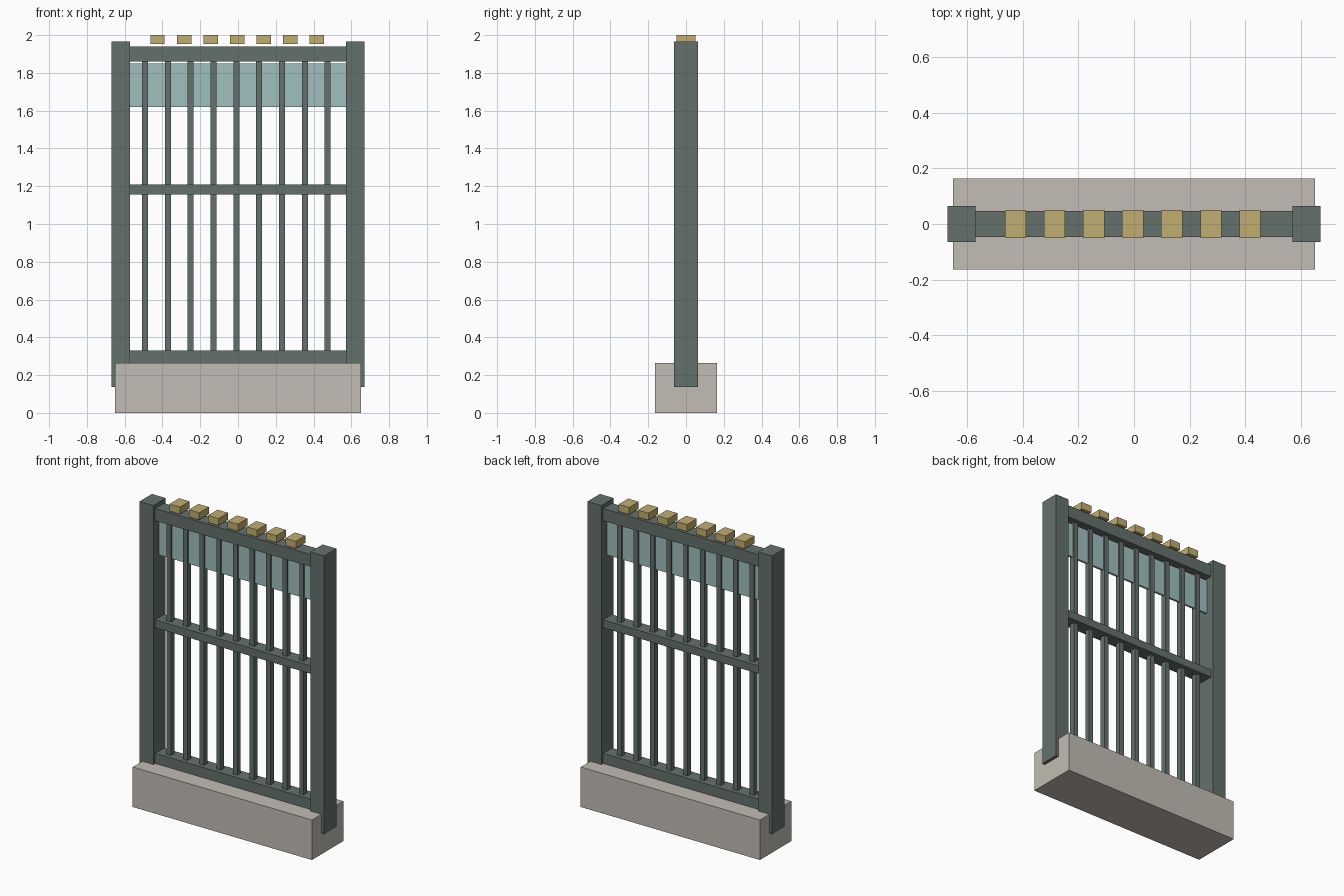
import bpy

if "Cube" in bpy.data.objects:
    bpy.data.objects.remove(bpy.data.objects["Cube"])


def material(name, rgb):
    # sRGB 0-255 to linear
    def lin(v):
        c = v / 255
        return c / 12.92 if c <= 0.04045 else ((c + 0.055) / 1.055) ** 2.4
    mat = bpy.data.materials.new(name)
    mat.diffuse_color = (*[lin(v) for v in rgb], 1)
    mat.use_nodes = True
    mat.node_tree.nodes["Principled BSDF"].inputs["Base Color"].default_value = mat.diffuse_color
    return mat


METAL = material("grey green metal", (100, 113, 108))
STONE = material("pale stone", (194, 188, 179))
GLASS = material("pale blue glass", (160, 191, 191))
BRASS = material("tan brass", (192, 174, 113))


def box(name, mat, x, z0, z1, width, depth):
    """Box centred on x and y = 0, spanning z0 to z1."""
    bpy.ops.mesh.primitive_cube_add(size=1, location=(x, 0, (z0 + z1) / 2))
    ob = bpy.context.object
    ob.name = name
    ob.scale = (width, depth, z1 - z0)
    bpy.ops.object.transform_apply(location=False, rotation=False, scale=True)
    ob.data.materials.append(mat)
    return ob


# Stone footing
box("footing", STONE, 0, 0, 0.263, 1.304, 0.326)

# Side posts, sunk into the footing
for side, label in ((-1, "left"), (1, "right")):
    box(label + "_post", METAL, side * 0.621, 0.138, 1.967, 0.10, 0.128)

# Horizontal rails between the posts
for label, z0, z1 in (("bottom", 0.25, 0.33), ("middle", 1.156, 1.208), ("top", 1.86, 1.94)):
    box(label + "_rail", METAL, 0, z0, z1, 1.142, 0.092)

# Vertical bars
for i in range(9):
    box(f"bar_{i + 1}", METAL, -0.492 + i * 0.1208, 0.33, 1.86, 0.032, 0.036)

# Glass strip under the top rail
box("glass_panel", GLASS, 0, 1.62, 1.85, 1.142, 0.014)

# Row of blocks just above the top rail
for i in range(7):
    box(f"top_block_{i + 1}", BRASS, -0.426 + i * 0.1405, 1.953, 2.0, 0.076, 0.099)
